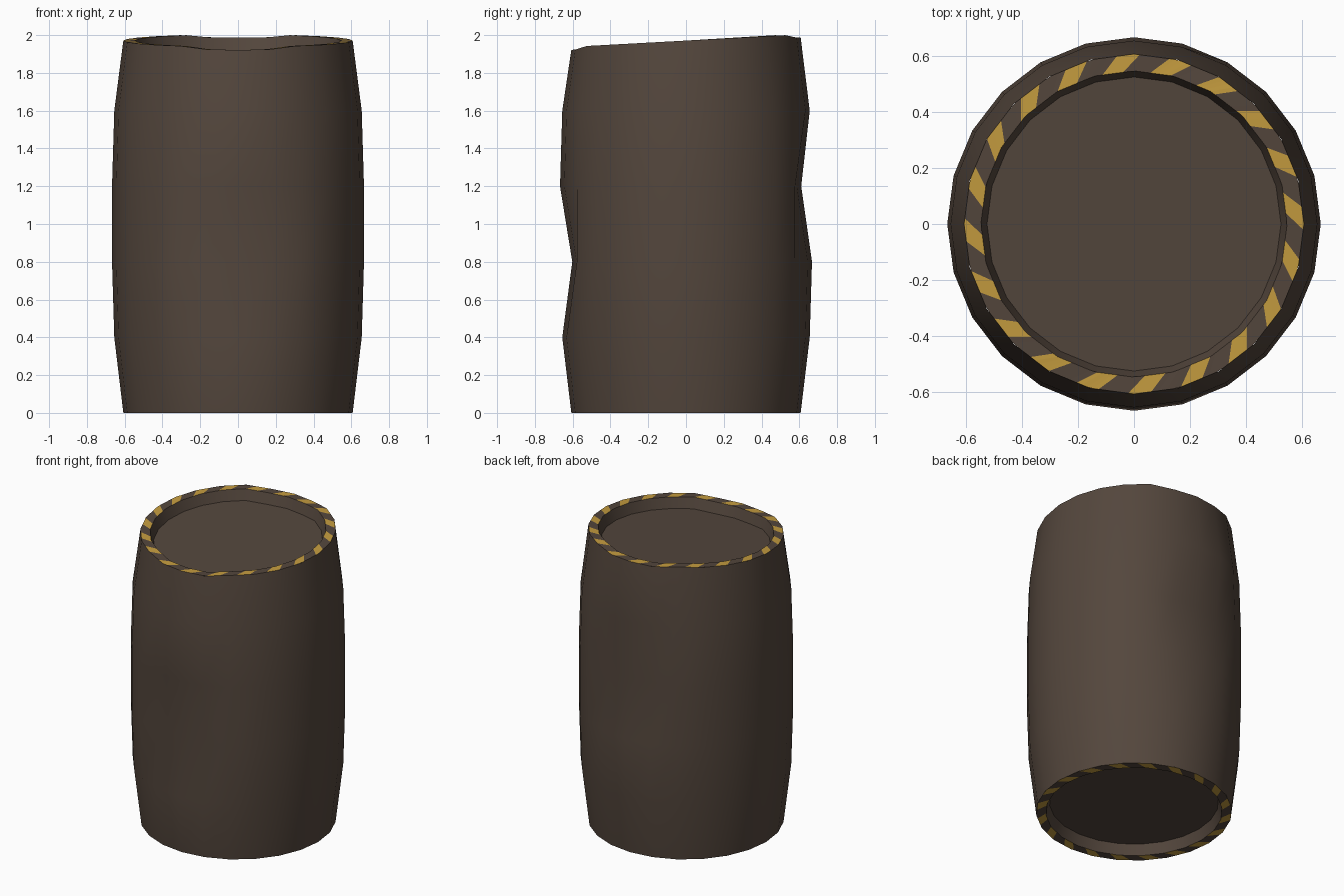
import bpy, math

if "Cube" in bpy.data.objects:
    bpy.data.objects.remove(bpy.data.objects["Cube"])

N = 24
STEP = 2 * math.pi / N


def material(name, rgb):
    m = bpy.data.materials.new(name)
    m.diffuse_color = (*rgb, 1)
    m.use_nodes = True
    m.node_tree.nodes["Principled BSDF"].inputs["Base Color"].default_value = m.diffuse_color
    return m


BROWN = material("dark brown", (0.088, 0.062, 0.046))
YELLOW = material("warning yellow", (0.56, 0.335, 0.05))


def make(name, verts, faces, mats, smooth=False):
    me = bpy.data.meshes.new(name)
    me.from_pydata(verts, [], faces)
    for m in mats:
        me.materials.append(m)
    ob = bpy.data.objects.new(name, me)
    bpy.context.collection.objects.link(ob)
    if smooth:
        bpy.ops.object.select_all(action='DESELECT')
        ob.select_set(True)
        bpy.context.view_layer.objects.active = ob
        bpy.ops.object.shade_smooth_by_angle(angle=math.radians(40))
    return ob


def near(i, centre):
    return abs(i % N - centre) <= 1


def top_z(i):
    # slanted top edge, pressed down a little at the front and back
    z = 1.971 + 0.033 * math.sin(i * STEP)
    return z - (0.016 if near(i, 6) or near(i, 18) else 0)


def ring(r, z, dent_at=None, dent=0):
    out = []
    for i in range(N):
        x, y = r * math.cos(i * STEP), r * math.sin(i * STEP)
        if dent_at is not None and near(i, dent_at):
            y += dent
        out.append((x, y, z(i) if callable(z) else z))
    return out


def bridge(count):
    return [(k * N + i, k * N + (i + 1) % N, (k + 1) * N + (i + 1) % N, (k + 1) * N + i)
            for k in range(count) for i in range(N)]


# Bulging outer shell with a dent in the front and one in the back
shell = (ring(0.607, 0) + ring(0.655, 0.4) + ring(0.667, 0.8, 18, 0.065)
         + ring(0.667, 1.2, 6, -0.057) + ring(0.655, 1.6) + ring(0.607, top_z))
make("barrel_shell", shell, bridge(5), [BROWN], True)

# Recessed lid and base, each with a short inner wall
R_OUT, R_IN, R_LID, DEPTH = 0.607, 0.547, 0.525, 0.07
lid = ring(R_LID, lambda i: top_z(i) - DEPTH) + ring(R_IN, top_z)
make("top_lid", lid, [f[::-1] for f in bridge(1)] + [tuple(range(N))], [BROWN], True)
base = ring(R_LID, DEPTH) + ring(R_IN, 0)
make("bottom_lid", base, bridge(1) + [tuple(reversed(range(N)))], [BROWN], True)


def on_edge(r, a, zf):
    # point on the straight-sided ring at any angle
    s = a / STEP
    i = math.floor(s)
    t = s - i
    p, q = i * STEP, (i + 1) * STEP
    return (r * ((1 - t) * math.cos(p) + t * math.cos(q)),
            r * ((1 - t) * math.sin(p) + t * math.sin(q)),
            (1 - t) * zf(i) + t * zf(i + 1))


# Rims with slanted hazard stripes
def rim(name, zf, flip):
    verts, faces, mats = [], [], []
    stripes, sub = 20, 4
    pitch, width, shear = math.radians(18), math.radians(7.8), math.radians(3)
    angles = []
    for s in range(stripes):
        a = math.radians(5) + s * pitch - width / 2
        for w, start, m in ((width, a, 1), (pitch - width, a + width, 0)):
            for k in range(sub):
                angles.append(start + w * k / sub)
                mats.append(m)
    for a in angles:
        verts += [on_edge(R_OUT, a - shear, zf), on_edge(R_IN, a + shear, zf)]
    n = len(angles)
    for i in range(n):
        j = (i + 1) % n
        f = (2 * i, 2 * j, 2 * j + 1, 2 * i + 1)
        faces.append(f[::-1] if flip else f)
    ob = make(name, verts, faces, [BROWN, YELLOW])
    for p in ob.data.polygons:
        p.material_index = mats[p.index]


rim("top_rim", top_z, False)
rim("bottom_rim", lambda i: 0.0, True)
